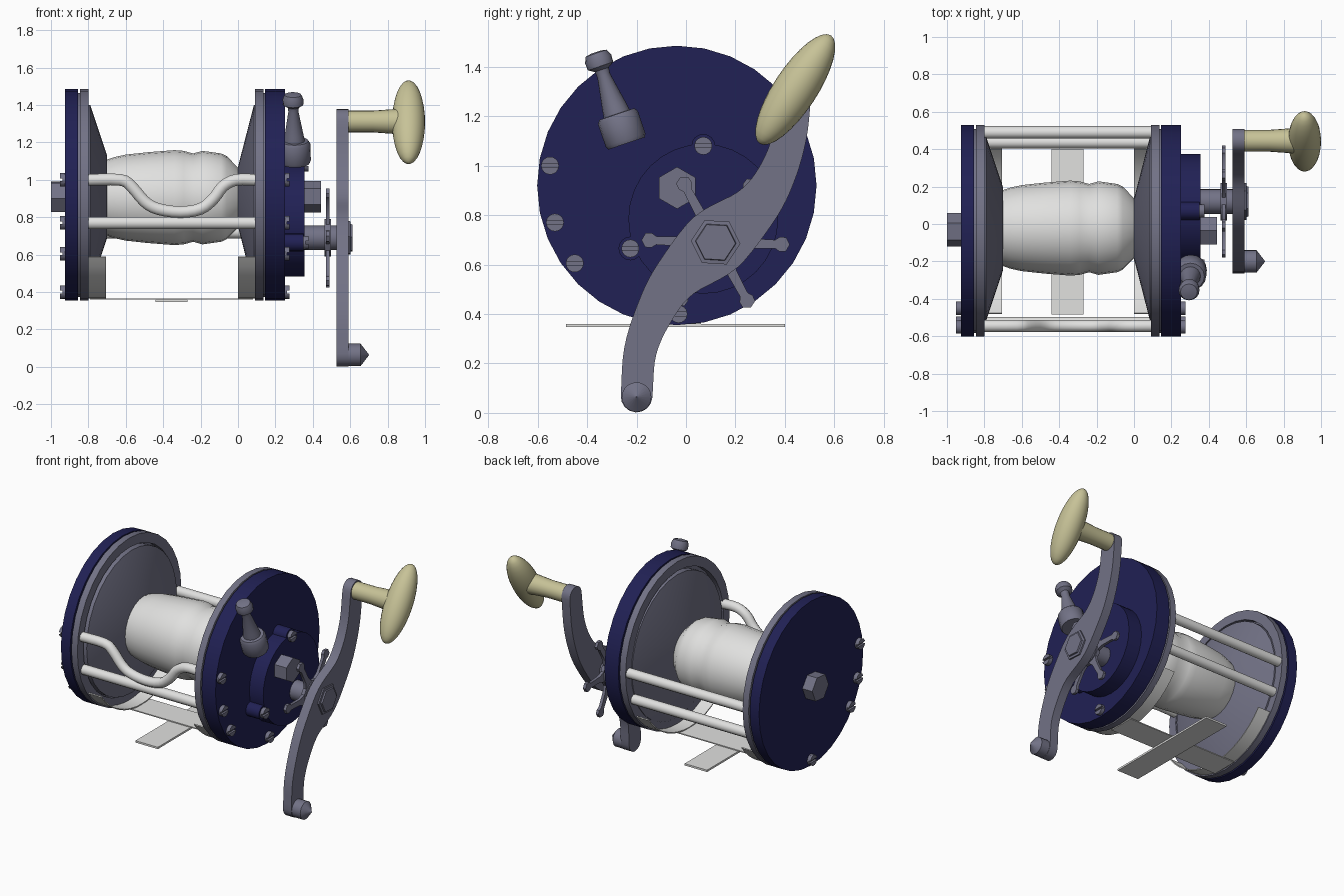
import bpy, bmesh, math
from mathutils import Vector

cube = bpy.data.objects.get("Cube")
if cube:
    bpy.data.objects.remove(cube)


def material(name, rgb):
    m = bpy.data.materials.new(name)
    m.use_nodes = True
    col = (*rgb, 1)
    m.diffuse_color = col
    m.node_tree.nodes["Principled BSDF"].inputs["Base Color"].default_value = col
    return m


NAVY = material("navy", (0.015, 0.015, 0.09))
GREY = material("blue_grey", (0.17, 0.17, 0.24))
WHITE = material("off_white", (0.75, 0.75, 0.74))
CREAM = material("cream", (0.57, 0.54, 0.31))
AXIS_X = Vector((1, 0, 0))
CY, CZ = -0.037, 0.92      # centre of the side plates


def finish(name, bm, mat, smooth=True):
    bmesh.ops.recalc_face_normals(bm, faces=bm.faces)
    me = bpy.data.meshes.new(name)
    bm.to_mesh(me)
    bm.free()
    me.materials.append(mat)
    ob = bpy.data.objects.new(name, me)
    bpy.context.collection.objects.link(ob)
    if smooth:
        bpy.ops.object.select_all(action='DESELECT')
        ob.select_set(True)
        bpy.context.view_layer.objects.active = ob
        bpy.ops.object.shade_smooth_by_angle(angle=math.radians(35))
    return ob


def lathe(name, profile, origin, mat, seg=24, axis=AXIS_X, turn=0, closed=False):
    """Revolve (distance along axis, radius) pairs; closed makes a hollow ring."""
    w = axis.normalized()
    u = Vector((0, 1, 0)) if abs(w.x) > 0.9 else AXIS_X
    v = w.cross(u).normalized()
    bm = bmesh.new()
    rings = []
    for t, r in profile:
        angles = [turn + math.tau * i / seg for i in range(seg)]
        rings.append([bm.verts.new(Vector(origin) + w * t + (u * math.cos(a) + v * math.sin(a)) * r)
                      for a in angles])
    pairs = list(zip(rings, rings[1:]))
    if closed:
        pairs.append((rings[-1], rings[0]))
    else:
        bm.faces.new(rings[0])
        bm.faces.new(rings[-1])
    for a, b in pairs:
        for i in range(seg):
            j = (i + 1) % seg
            bm.faces.new((a[i], a[j], b[j], b[i]))
    return finish(name, bm, mat)


def disc(name, x0, x1, r, y, z, mat, seg=24, turn=0):
    return lathe(name, [(x0, r), (x1, r)], (0, y, z), mat, seg, turn=turn)


def prism(name, outline, x0, x1, mat):
    """Extrude a (y, z) outline along x."""
    bm = bmesh.new()
    a = [bm.verts.new((x0, y, z)) for y, z in outline]
    b = [bm.verts.new((x1, y, z)) for y, z in outline]
    bm.faces.new(a)
    bm.faces.new(b)
    for i in range(len(a)):
        j = (i + 1) % len(a)
        bm.faces.new((a[i], a[j], b[j], b[i]))
    return finish(name, bm, mat)


def box(name, xs, ys, zs, mat):
    return prism(name, [(ys[0], zs[0]), (ys[1], zs[0]), (ys[1], zs[1]), (ys[0], zs[1])], *xs, mat)


def arc(y, z, r, a0, a1, n):
    return [(y + r * math.cos(a0 + (a1 - a0) * i / n), z + r * math.sin(a0 + (a1 - a0) * i / n))
            for i in range(n + 1)]


def spline(pts, n=5):
    """Catmull-Rom smoothing of a list of tuples."""
    p = [Vector(q) for q in pts]
    p = [2 * p[0] - p[1]] + p + [2 * p[-1] - p[-2]]
    out = []
    for a, b, c, d in zip(p, p[1:], p[2:], p[3:]):
        for i in range(n):
            t = i / n
            out.append(0.5 * (2 * b + (c - a) * t + (2 * a - 5 * b + 4 * c - d) * t * t
                              + (3 * b - a - 3 * c + d) * t ** 3))
    return out + [p[-2]]


def rod(name, pts, r, mat):
    cu = bpy.data.curves.new(name, 'CURVE')
    cu.dimensions = '3D'
    cu.bevel_depth = r
    cu.bevel_resolution = 3
    cu.use_fill_caps = True
    sp = cu.splines.new('POLY')
    sp.points.add(len(pts) - 1)
    for q, co in zip(sp.points, pts):
        q.co = (*co, 1)
    cu.materials.append(mat)
    ob = bpy.data.objects.new(name, cu)
    bpy.context.collection.objects.link(ob)
    bpy.ops.object.select_all(action='DESELECT')
    ob.select_set(True)
    bpy.context.view_layer.objects.active = ob
    bpy.ops.object.convert(target='MESH')
    bpy.ops.object.shade_smooth_by_angle(angle=math.radians(50))


def screw(name, x, y, z, side=1):
    """Slotted head: a base disc and two raised segments."""
    disc(name + "_base", x, x + side * 0.012, 0.036, y, z, GREY, 16)
    for s in (0, math.pi):
        prism(name + "_half", arc(y, z, 0.036, s + 0.2, s + math.pi - 0.2, 8),
              x, x + side * 0.026, GREY)


# Side plates, inner rings and spool flanges
disc("left_plate", -0.925, -0.855, 0.565, CY, CZ, NAVY, 32)
disc("right_plate", 0.145, 0.25, 0.565, CY, CZ, NAVY, 32)
for name, x0, x1, g0, g1 in (("left", -0.845, -0.80, -0.857, -0.84), ("right", 0.09, 0.135, 0.13, 0.147)):
    lathe(name + "_ring", [(x0, 0.565), (x1, 0.565), (x1, 0.5), (x0, 0.5)], (0, CY, CZ), GREY, 32, closed=True)
    disc(name + "_spacer", g0, g1, 0.545, CY, CZ, GREY, 32)
lathe("left_flange", [(-0.845, 0.49), (-0.79, 0.49), (-0.70, 0.22)], (0, -0.025, 0.91), GREY, 32)
lathe("right_flange", [(0.0, 0.16), (0.085, 0.49), (0.135, 0.49)], (0, -0.025, 0.91), GREY, 32)

# Wound spool
lathe("spool", [(-0.71, 0.2), (-0.66, 0.217), (-0.6, 0.23), (-0.48, 0.243), (-0.34, 0.254), (-0.29, 0.25),
                (-0.24, 0.236), (-0.19, 0.25), (-0.09, 0.236), (-0.06, 0.222), (0.0, 0.16)],
      (0, -0.022, 0.905), WHITE, 24)

# Cross bars
for name, y, z in (("front_bar", -0.53, 0.77), ("back_bar_upper", 0.49, 0.92), ("back_bar_lower", 0.437, 0.72)):
    rod(name, [(-0.81, y, z), (0.1, y, z)], 0.034, WHITE)
dip = [(-0.81, 1.0), (-0.63, 1.0), (-0.57, 0.965), (-0.5, 0.885), (-0.43, 0.845), (-0.31, 0.828),
       (-0.2, 0.845), (-0.13, 0.9), (-0.08, 0.965), (-0.01, 1.0), (0.1, 1.0)]
rod("curved_front_bar", [(p[0], -0.545, p[1]) for p in spline(dip, 3)], 0.033, WHITE)

# Mounting foot with curved end straps
down, half = -math.pi / 2, 0.925
strap = arc(CY, CZ, 0.555, down - half, down + half, 16) + arc(CY, CZ, 0.548, down + half, down - half, 16)
prism("left_strap", strap, -0.80, -0.705, WHITE)
prism("right_strap", strap, 0.0, 0.09, WHITE)
box("foot_bridge", (-0.79, 0.08), (-0.13, 0.06), (0.36, 0.367), WHITE)
box("foot", (-0.44, -0.27), (-0.485, 0.4), (0.347, 0.36), WHITE)

# Gear housing and screws
disc("gear_housing", 0.24, 0.355, 0.303, 0.07, 0.785, NAVY, 32)
for y, z in ((0.07, 1.08), (-0.225, 0.665)):
    disc("housing_lug", 0.24, 0.35, 0.048, y, z, NAVY, 16)
    screw("lug_screw", 0.35, y, z)
for y, z in ((-0.55, 1.0), (-0.53, 0.77), (-0.45, 0.605), (-0.03, 0.4)):
    screw("right_screw", 0.25, y, z)
    screw("left_screw", -0.925, y, z, -1)

# Hexagonal bearing caps
disc("left_cap", -1.0, -0.92, 0.09, -0.032, 0.91, GREY, 6, 0.1)
disc("right_cap", 0.25, 0.445, 0.085, -0.036, 0.91, GREY, 6, math.pi / 2)

# Clutch lever
lathe("lever", [(0, 0.078), (0.015, 0.085), (0.11, 0.085), (0.125, 0.075), (0.126, 0.055), (0.16, 0.05),
                (0.29, 0.027), (0.315, 0.03), (0.33, 0.054), (0.36, 0.056), (0.385, 0.045), (0.39, 0.02)],
      (0.305, -0.24, 1.09), GREY, 16, Vector((-0.03, -0.32, 0.947)))

# Star drag wheel
HY, HZ = 0.12, 0.69
disc("crank_shaft", 0.34, 0.53, 0.066, HY, HZ, GREY)
disc("star_hub", 0.463, 0.497, 0.1, HY, HZ, GREY)
star = []
for k in range(6):
    a = k * math.pi / 3 - 0.03
    ca, sa = math.cos(a), math.sin(a)
    for r, w in ((0.1, -0.035), (0.14, -0.02), (0.24, -0.017), (0.26, -0.03), (0.285, -0.028), (0.3, 0),
                 (0.285, 0.028), (0.26, 0.03), (0.24, 0.017), (0.14, 0.02), (0.1, 0.035)):
        star.append((HY + r * ca - w * sa, HZ + r * sa + w * ca))
prism("star_wheel", star, 0.47, 0.49, GREY)

# S-shaped crank: centre line with half widths, rounded at both ends
line = spline([(-0.2, 0.066, 0.064), (-0.185, 0.25, 0.066), (-0.125, 0.41, 0.077), (-0.04, 0.545, 0.095),
               (0.12, 0.69, 0.135), (0.28, 0.83, 0.095), (0.365, 0.96, 0.077), (0.42, 1.12, 0.068),
               (0.445, 1.315, 0.064)])
left, right = [], []
for i, p in enumerate(line):
    d = (line[min(i + 1, len(line) - 1)] - line[max(i - 1, 0)]).to_2d().normalized()
    n = Vector((-d.y, d.x)) * p.z
    left.append(p.to_2d() + n)
    right.append(p.to_2d() - n)


def cap(p, start):
    a = math.atan2(start.y - p.y, start.x - p.x)
    return arc(p.x, p.y, p.z, a, a + math.pi, 8)[1:-1]


outline = right + cap(line[-1], right[-1]) + left[::-1] + cap(line[0], left[0])
prism("crank_arm", [tuple(q) for q in outline], 0.527, 0.59, GREY)
lathe("crank_nut", [(0.58, 0.1), (0.6, 0.1), (0.602, 0.083), (0.612, 0.08)], (0, HY, HZ), GREY, 6, turn=-0.06)
lathe("counterweight", [(0.58, 0.06), (0.655, 0.06), (0.7, 0.002)], (0, -0.2, 0.064), GREY, 20)

# Handle knob
lathe("knob_stem", [(0.57, 0.058), (0.72, 0.058), (0.86, 0.068)], (0, 0.445, 1.312), CREAM, 20)
steps = [math.pi * i / 16 for i in range(17)]
lathe("knob", [(-0.262 * math.cos(a), max(0.088 * math.sin(a), 0.001)) for a in steps],
      (0.912, 0.442, 1.308), CREAM, 24, Vector((0, 0.55, 0.835)))
